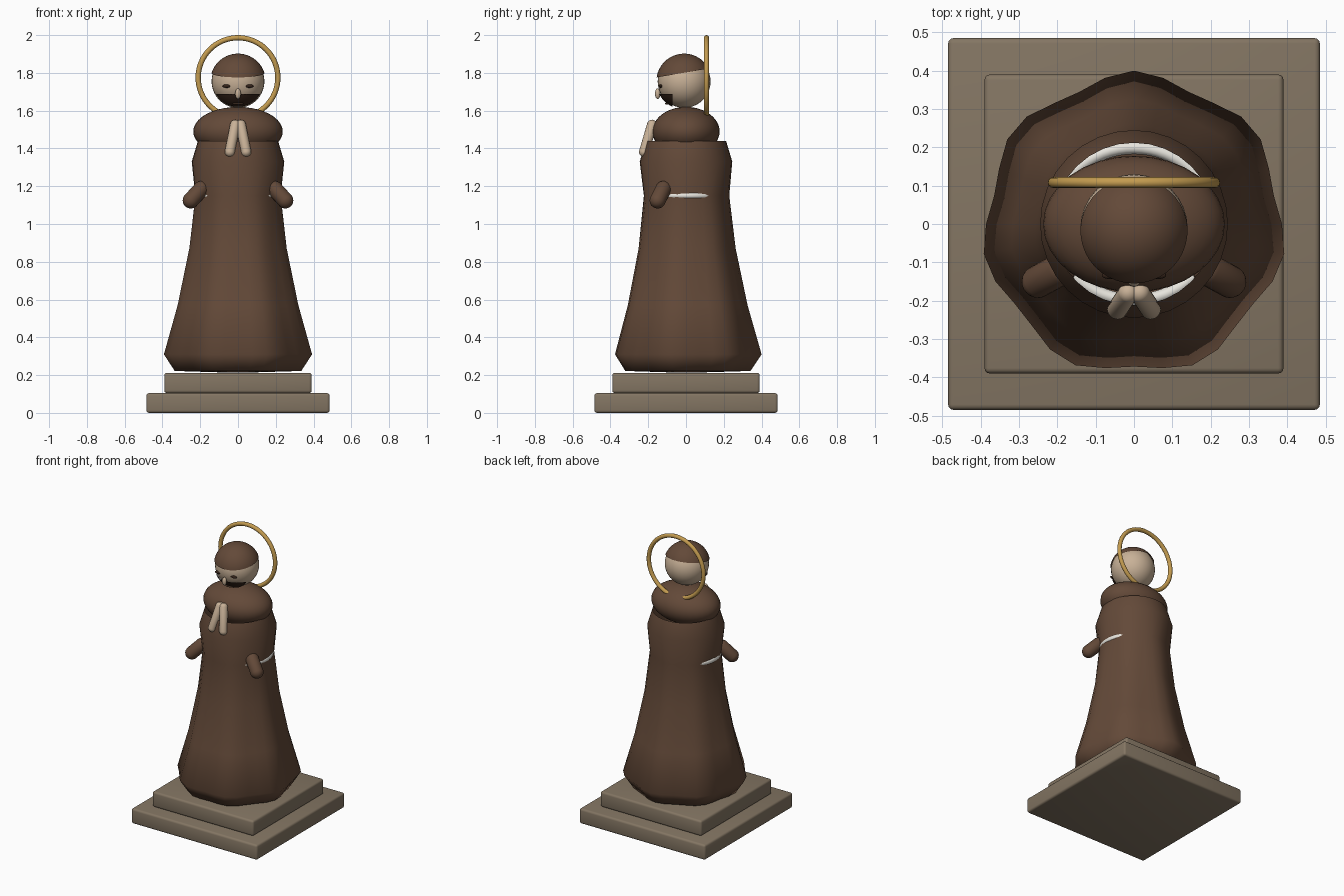
import bpy, bmesh, math
from mathutils import Vector, Matrix

cube = bpy.data.objects.get("Cube")
if cube:
    bpy.data.objects.remove(cube, do_unlink=True)


def material(name, r, g, b):
    m = bpy.data.materials.new(name)
    m.use_nodes = True
    m.diffuse_color = (r, g, b, 1)
    bsdf = m.node_tree.nodes["Principled BSDF"]
    bsdf.inputs["Base Color"].default_value = (r, g, b, 1)
    bsdf.inputs["Roughness"].default_value = 0.7
    return m


BROWN = material("brown cloth", 0.125, 0.067, 0.04)
SKIN = material("skin", 0.58, 0.44, 0.31)
DARK = material("dark brown", 0.035, 0.017, 0.01)
STONE = material("stone", 0.23, 0.18, 0.125)
GOLD = material("gold", 0.55, 0.33, 0.08)
ROPE = material("white rope", 0.85, 0.83, 0.77)


def finish(bm, name, mat, angle=60):
    bmesh.ops.recalc_face_normals(bm, faces=bm.faces)
    mesh = bpy.data.meshes.new(name)
    bm.to_mesh(mesh)
    bm.free()
    mesh.materials.append(mat)
    ob = bpy.data.objects.new(name, mesh)
    bpy.context.collection.objects.link(ob)
    bpy.ops.object.select_all(action='DESELECT')
    ob.select_set(True)
    bpy.context.view_layer.objects.active = ob
    bpy.ops.object.shade_smooth_by_angle(angle=math.radians(angle))
    return ob


def ball_mesh(center, radii, seg=32, rings=20):
    bm = bmesh.new()
    bmesh.ops.create_uvsphere(bm, u_segments=seg, v_segments=rings, radius=1)
    bmesh.ops.scale(bm, vec=radii, verts=bm.verts)
    bmesh.ops.translate(bm, vec=center, verts=bm.verts)
    return bm


def ball(name, center, radii, mat):
    return finish(ball_mesh(center, radii), name, mat)


def cut(bm, point, normal):
    """Remove everything on the side the normal points to."""
    geom = bm.verts[:] + bm.edges[:] + bm.faces[:]
    bmesh.ops.bisect_plane(bm, geom=geom, plane_co=point, plane_no=normal, clear_outer=True)


def capsule(name, start, end, radius, mat):
    start, end = Vector(start), Vector(end)
    axis = end - start
    bm = bmesh.new()
    bmesh.ops.create_uvsphere(bm, u_segments=20, v_segments=11, radius=radius)
    for v in bm.verts:
        if v.co.z > 0:
            v.co.z += axis.length
    turn = axis.to_track_quat('Z', 'Y').to_matrix().to_4x4()
    bm.transform(Matrix.Translation(start) @ turn)
    return finish(bm, name, mat)


def ring(name, center, major, minor, mat, scale_y=1, upright=False):
    bpy.ops.mesh.primitive_torus_add(
        major_segments=64, minor_segments=12, major_radius=major, minor_radius=minor,
        location=center, rotation=(math.pi / 2 if upright else 0, 0, 0))
    ob = bpy.context.object
    ob.name = name
    ob.scale.y = scale_y
    ob.data.materials.append(mat)
    bpy.ops.object.shade_smooth_by_angle(angle=math.radians(60))
    return ob


def slab(name, half, z0, z1):
    bm = bmesh.new()
    bmesh.ops.create_cube(bm, size=1)
    bmesh.ops.scale(bm, vec=(2 * half, 2 * half, z1 - z0), verts=bm.verts)
    bmesh.ops.translate(bm, vec=(0, 0, (z0 + z1) / 2), verts=bm.verts)
    bmesh.ops.bevel(bm, geom=bm.edges[:], offset=0.014, segments=3, profile=0.5, affect='EDGES')
    finish(bm, name, STONE, 35)


# Stepped plinth
slab("plinth_lower", 0.485, 0, 0.105)
slab("plinth_upper", 0.39, 0.105, 0.212)

# Robe: fluted loft with seven folds that fade upward, open at the neck
SIDES = 32
rows = [(0.213, 0.04, 0), (0.222, 0.33, 0.012), (0.31, 0.386, 0.014), (0.57, 0.316, 0.01),
        (0.87, 0.257, 0.006), (1.15, 0.226, 0.003), (1.33, 0.245, 0), (1.44, 0.212, 0)]
bm = bmesh.new()
loops = []
for z, radius, fold in rows:
    loop = []
    for i in range(SIDES):
        a = 2 * math.pi * i / SIDES
        r = radius + fold * math.cos(7 * (a - math.pi / 2))
        loop.append(bm.verts.new((r * math.cos(a), r * math.sin(a), z)))
    loops.append(loop)
for low, high in zip(loops, loops[1:]):
    for i in range(SIDES):
        j = (i + 1) % SIDES
        bm.faces.new((low[i], low[j], high[j], high[i]))
bm.faces.new(loops[0][::-1])
finish(bm, "robe", BROWN)

# Rope belt and shoulder cape
ring("rope_belt", (0, 0, 1.15), 0.214, 0.018, ROPE, scale_y=0.93)
ball("shoulder_cape", (0, 0, 1.49), (0.237, 0.178, 0.13), BROWN)

# Sleeves and praying hands
for side, sx in (("left", 1), ("right", -1)):
    capsule(side + "_sleeve", (sx * 0.195, -0.12, 1.185), (sx * 0.25, -0.15, 1.125), 0.043, BROWN)
    capsule(side + "_hand", (sx * 0.015, -0.18, 1.525), (sx * 0.043, -0.222, 1.382), 0.027, SKIN)

# Head with a tilted cap of hair
HEAD = Vector((0, -0.01, 1.755))
ball("head", HEAD, (0.14, 0.14, 0.14), SKIN)
bm = ball_mesh(HEAD, (0.147, 0.147, 0.147), 40, 28)
cut(bm, (0, -0.15, 1.777), (0, 0.17, -1))
finish(bm, "hair", BROWN)

# Beard: lower front part of a shell around the head
bm = ball_mesh(HEAD, (0.148, 0.148, 0.148), 40, 28)
cut(bm, (0, 0, 1.688), (0, 0, 1))
cut(bm, (0, -0.072, 0), (0, 1, 0))
finish(bm, "beard", DARK)

# Face details
for side, sx in (("left", 1), ("right", -1)):
    ball(side + "_eye", (sx * 0.06, -0.134, 1.73), (0.024, 0.01, 0.009), DARK)
ball("nose", (0, -0.15, 1.69), (0.015, 0.014, 0.028), SKIN)
ball("mouth", (0, -0.101, 1.637), (0.03, 0.01, 0.005), BROWN)

# Halo
ring("halo", (0, 0.108, 1.775), 0.211, 0.014, GOLD, upright=True)
